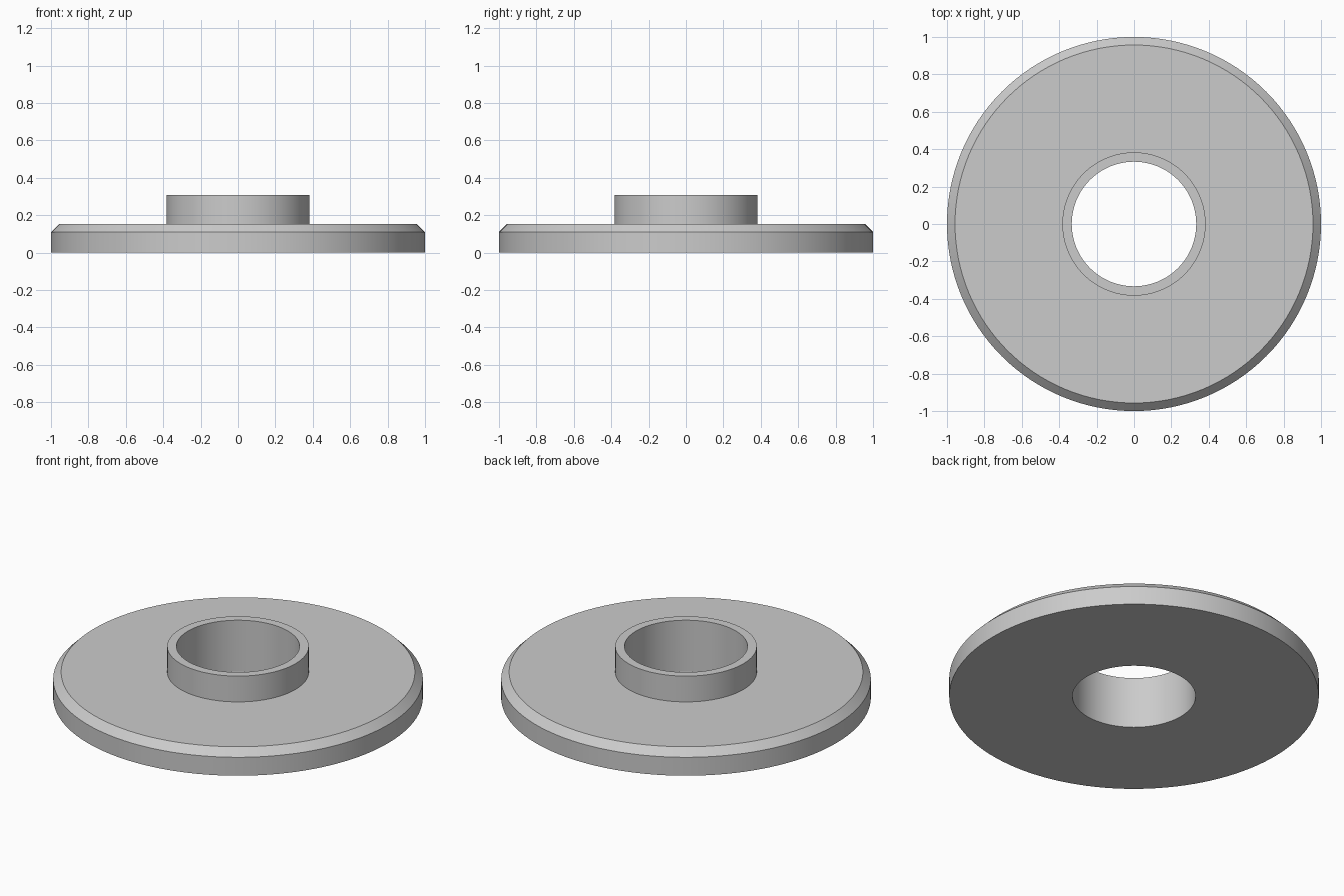
import bpy, bmesh, math

if "Cube" in bpy.data.objects:
    bpy.data.objects.remove(bpy.data.objects["Cube"])

SIDES = 128

# Cross-section (radius, height): bore, flat base, chamfered rim, raised hub
profile = [(0.333, 0), (1.0, 0), (1.0, 0.11), (0.957, 0.153),
           (0.383, 0.153), (0.383, 0.307), (0.333, 0.307)]

# Revolve the closed profile around z
bm = bmesh.new()
rings = []
for i in range(SIDES):
    a = math.tau * i / SIDES
    rings.append([bm.verts.new((r * math.cos(a), r * math.sin(a), z)) for r, z in profile])
for i, ring in enumerate(rings):
    following = rings[(i + 1) % SIDES]
    for j in range(len(profile)):
        k = (j + 1) % len(profile)
        bm.faces.new((ring[j], following[j], following[k], ring[k]))
bmesh.ops.recalc_face_normals(bm, faces=bm.faces)

mesh = bpy.data.meshes.new("flanged_collar")
bm.to_mesh(mesh)
bm.free()
collar = bpy.data.objects.new("flanged_collar", mesh)
bpy.context.collection.objects.link(collar)

# Smooth round walls, sharp profile corners
bpy.context.view_layer.objects.active = collar
collar.select_set(True)
bpy.ops.object.shade_smooth_by_angle(angle=math.radians(30))
